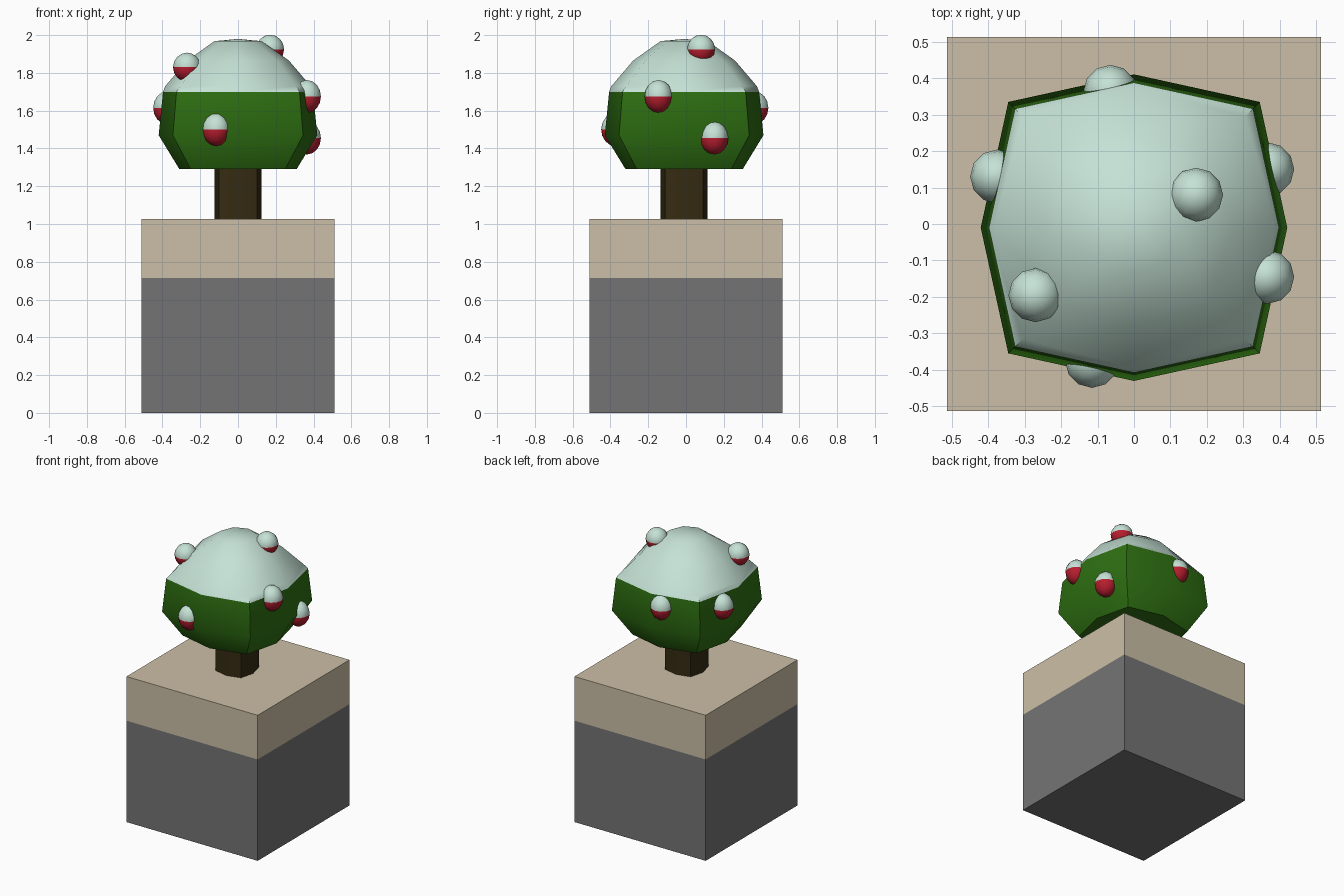
import bpy, bmesh, math

if "Cube" in bpy.data.objects:
    bpy.data.objects.remove(bpy.data.objects["Cube"])

def material(name, rgb):
    m = bpy.data.materials.new(name)
    m.diffuse_color = (*rgb, 1)
    m.use_nodes = True
    m.node_tree.nodes["Principled BSDF"].inputs["Base Color"].default_value = m.diffuse_color
    return m

STONE = material("grey stone", (0.175, 0.175, 0.175))
SAND = material("beige soil", (0.60, 0.52, 0.385))
BARK = material("dark bark", (0.036, 0.024, 0.006))
LEAF = material("leaf green", (0.028, 0.165, 0.006))
SNOW = material("pale snow", (0.56, 0.76, 0.67))
RED = material("berry red", (0.48, 0.013, 0.028))

def finish(name, bm, mats, smooth=None):
    bmesh.ops.recalc_face_normals(bm, faces=bm.faces)
    me = bpy.data.meshes.new(name)
    bm.to_mesh(me)
    bm.free()
    for m in mats:
        me.materials.append(m)
    ob = bpy.data.objects.new(name, me)
    bpy.context.collection.objects.link(ob)
    if smooth:
        bpy.ops.object.select_all(action='DESELECT')
        ob.select_set(True)
        bpy.context.view_layer.objects.active = ob
        bpy.ops.object.shade_smooth_by_angle(angle=math.radians(smooth))
    return ob

def box(name, half, z0, z1, mat):
    bm = bmesh.new()
    bmesh.ops.create_cube(bm, size=1)
    for v in bm.verts:
        v.co = (v.co.x * 2 * half, v.co.y * 2 * half, z0 + (v.co.z + 0.5) * (z1 - z0))
    finish(name, bm, [mat])

def loft(name, rings, mat, apex=None, cap=True):
    """Eight-sided rounded-square loft; rings are (radius, z, corner factor)."""
    bm = bmesh.new()
    loops = []
    for r, z, k in rings:
        loops.append([bm.verts.new((r * (k if i % 2 else 1) * math.cos(i * math.pi / 4),
                                    r * (k if i % 2 else 1) * math.sin(i * math.pi / 4) - 0.01, z))
                      for i in range(8)])
    for a, b in zip(loops, loops[1:]):
        for i in range(8):
            j = (i + 1) % 8
            bm.faces.new((a[i], a[j], b[j], b[i]))
    if cap:
        bm.faces.new(loops[0])
    if apex:
        tip = bm.verts.new((0, -0.01, apex))
        for i in range(8):
            bm.faces.new((loops[-1][i], loops[-1][(i + 1) % 8], tip))
    finish(name, bm, [mat], 50)

# Ground block
box("stone_base", 0.512, 0, 0.715, STONE)
box("soil_top", 0.512, 0.715, 1.027, SAND)

# Tree
loft("trunk", [(0.125, 1.02, 1.13), (0.125, 1.32, 1.13)], BARK)
loft("leaf_crown", [(0.31, 1.29, 1.14), (0.42, 1.47, 1.16), (0.397, 1.70, 1.16)], LEAF)
loft("snow_cap", [(0.397, 1.70, 1.16), (0.385, 1.73, 1.12), (0.27, 1.865, 1.08),
                  (0.125, 1.968, 1.0)], SNOW, apex=1.98, cap=False)

# Berries with snow on the upper half
berries = [(-0.115, -0.375, 1.50), (-0.27, -0.195, 1.83), (0.17, 0.08, 1.925),
           (0.365, -0.145, 1.675), (0.365, 0.15, 1.455), (-0.375, 0.13, 1.615),
           (-0.065, 0.362, 1.615)]
for n, (x, y, z) in enumerate(berries, 1):
    bm = bmesh.new()
    bmesh.ops.create_uvsphere(bm, u_segments=12, v_segments=8, radius=1)
    for f in bm.faces:
        f.material_index = 1 if f.calc_center_median().z > 0 else 0
    h = 0.077 if z > 1.8 else 0.087
    for v in bm.verts:
        v.co = (x + v.co.x * 0.074, y + v.co.y * 0.074, z + v.co.z * h)
    finish(f"berry_{n}", bm, [RED, SNOW], 60)
